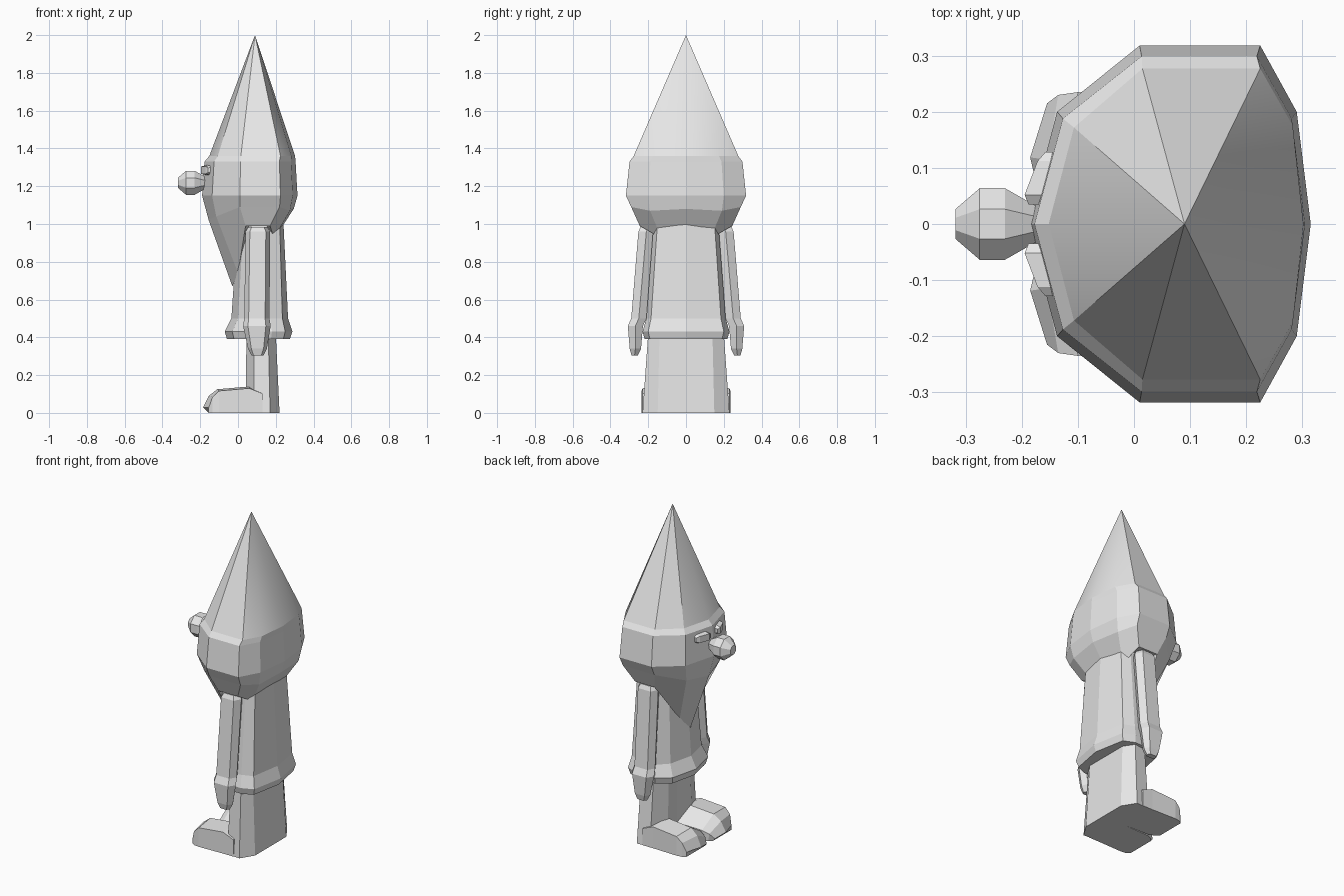
import bpy, bmesh, math
from mathutils import Vector

cube = bpy.data.objects.get("Cube")
if cube:
    bpy.data.objects.remove(cube, do_unlink=True)

stone = bpy.data.materials.new("grey_stone")
stone.use_nodes = True
grey = (0.8, 0.8, 0.8, 1)
stone.diffuse_color = grey
for node in stone.node_tree.nodes:
    if node.type == "BSDF_PRINCIPLED":
        node.inputs["Base Color"].default_value = grey


def loft(name, rings, start=None, end=None, smooth=False):
    """Skin closed rings; ends are capped flat or fanned to a point."""
    bm = bmesh.new()
    vs = [[bm.verts.new(p) for p in r] for r in rings]
    n = len(vs[0])
    for a, b in zip(vs, vs[1:]):
        for i in range(n):
            j = (i + 1) % n
            bm.faces.new((a[i], a[j], b[j], b[i]))
    for ring, tip in ((vs[0], start), (vs[-1], end)):
        if tip is None:
            bm.faces.new(ring)
        else:
            t = bm.verts.new(tip)
            for i in range(n):
                bm.faces.new((ring[i], ring[(i + 1) % n], t))
    bmesh.ops.recalc_face_normals(bm, faces=bm.faces)
    me = bpy.data.meshes.new(name)
    bm.to_mesh(me)
    bm.free()
    me.materials.append(stone)
    ob = bpy.data.objects.new(name, me)
    bpy.context.collection.objects.link(ob)
    if smooth:
        bpy.ops.object.select_all(action="DESELECT")
        ob.select_set(True)
        bpy.context.view_layer.objects.active = ob
        bpy.ops.object.shade_smooth_by_angle(angle=math.radians(32))
    return ob


def full(half, z=None):
    """Mirror a half outline (first and last points on y = 0) into a ring."""
    pts = [Vector(p) if z is None else Vector((p[0], p[1], z)) for p in half]
    return pts + [Vector((p.x, -p.y, p.z)) for p in pts[-2:0:-1]]


def flip(rings, s):
    return [[(p[0], p[1] * s, p[2]) for p in r] for r in rings]


# Head with beard running down to a point
brow = [(-.19, 0), (-.137, .2), (.01, .318), (.225, .318), (.29, .2), (.315, 0)]


def scaled(sx, sy):
    return [(.09 + (x - .09) * sx, y * sy) for x, y in brow]


jaw = [(-.155, 0, 1.02), (-.115, .16, 1.04), (.01, .29, 1.09),
       (.22, .29, 1.09), (.275, .19, 1.07), (.295, 0, 1.08)]
hem = [(-.03, 0, .67), (0, .06, .74), (.04, .245, .99),
       (.17, .245, .99), (.19, .13, .925), (.22, 0, .965)]
hat_base = [(-.152, 0), (-.107, .172), (.015, .277),
            (.225, .277), (.283, .175), (.302, 0)]
loft("head_and_beard", [full(hem), full(jaw), full(brow, 1.15),
                        full(scaled(.955, .94), 1.33), full(hat_base, 1.36)],
     start=(.1, 0, 1.0))

# Pointed hat
loft("hat", [full(hat_base, 1.36)], start=(.09, 0, 1.37),
     end=(.09, 0, 2), smooth=True)

# Tunic with flared hem
chest = [(0, 0), (.03, .12), (.07, .17), (.17, .17), (.22, .15), (.24, 0)]
waist = [(-.035, 0), (0, .15), (.06, .21), (.17, .21), (.235, .185), (.265, 0)]
skirt = [(-.07, 0), (-.03, .17), (.05, .23), (.18, .23), (.25, .2), (.288, 0)]
edge = [(.1 + (x - .1) * .93, y * .95) for x, y in skirt]
loft("tunic", [full(edge, .39), full(skirt, .43), full(waist, .5), full(chest, 1.02)])

# Legs as one block
ankle = [(.06, 0), (.04, .12), (.085, .225), (.17, .23), (.22, .15), (.22, 0)]
hip = [(.06, 0), (.045, .1), (.085, .19), (.16, .2), (.2, .14), (.2, 0)]
loft("legs", [full(ankle, 0), full(hip, .42)])


def foot_section(x, inner, outer, top, slant):
    mid = inner + (outer - inner) * .45
    return [(x + slant, inner, 0), (x + slant * .6, inner, top * .5),
            (x, mid, top), (x + slant, outer, top * .93), (x + slant, outer, 0)]


def arm_section(x, y, z, w, h):
    return [(x - w, y, z), (x - w * .65, y + h, z), (x + w * .65, y + h, z),
            (x + w, y, z), (x + w * .65, y - h, z), (x - w * .65, y - h, z)]


for side, s in (("left", -1), ("right", 1)):
    # Shoe
    shoe = [foot_section(.13, 0, .23, .11, 0), foot_section(.06, 0, .23, .14, 0),
            foot_section(-.11, .005, .235, .125, .01),
            foot_section(-.155, .02, .23, .09, .02),
            foot_section(-.185, .04, .215, .03, .03)]
    loft(side + "_foot", flip(shoe, s))
    # Sleeve and hand
    arm = [arm_section(.105, .2, .985, .05, .04), arm_section(.105, .21, .96, .065, .042),
           arm_section(.1, .25, .5, .067, .04), arm_section(.1, .268, .46, .073, .04),
           arm_section(.103, .268, .34, .05, .03), arm_section(.103, .272, .305, .032, .017)]
    loft(side + "_arm", flip(arm, s))
    # Eye block set along the face
    eye = []
    for x, y, k in ((-.178, .035, .6), (-.178, .052, 1), (-.155, .112, 1), (-.148, .128, .6)):
        eye.append([(x - .017 * k, y, 1.285 + dz * k) for dz in (-.02, .02)]
                   + [(x + .03, y, 1.285 + dz * k) for dz in (.03, -.03)])
    loft(side + "_eye", flip(eye, s))

# Round faceted nose
angles = [math.radians(22.5 + 45 * i) for i in range(8)]
nose = [[(x, r * math.cos(a), 1.218 + r * math.sin(a)) for a in angles]
        for x, r in ((-.318, .029), (-.275, .069), (-.23, .069), (-.165, .029))]
loft("nose", nose)
